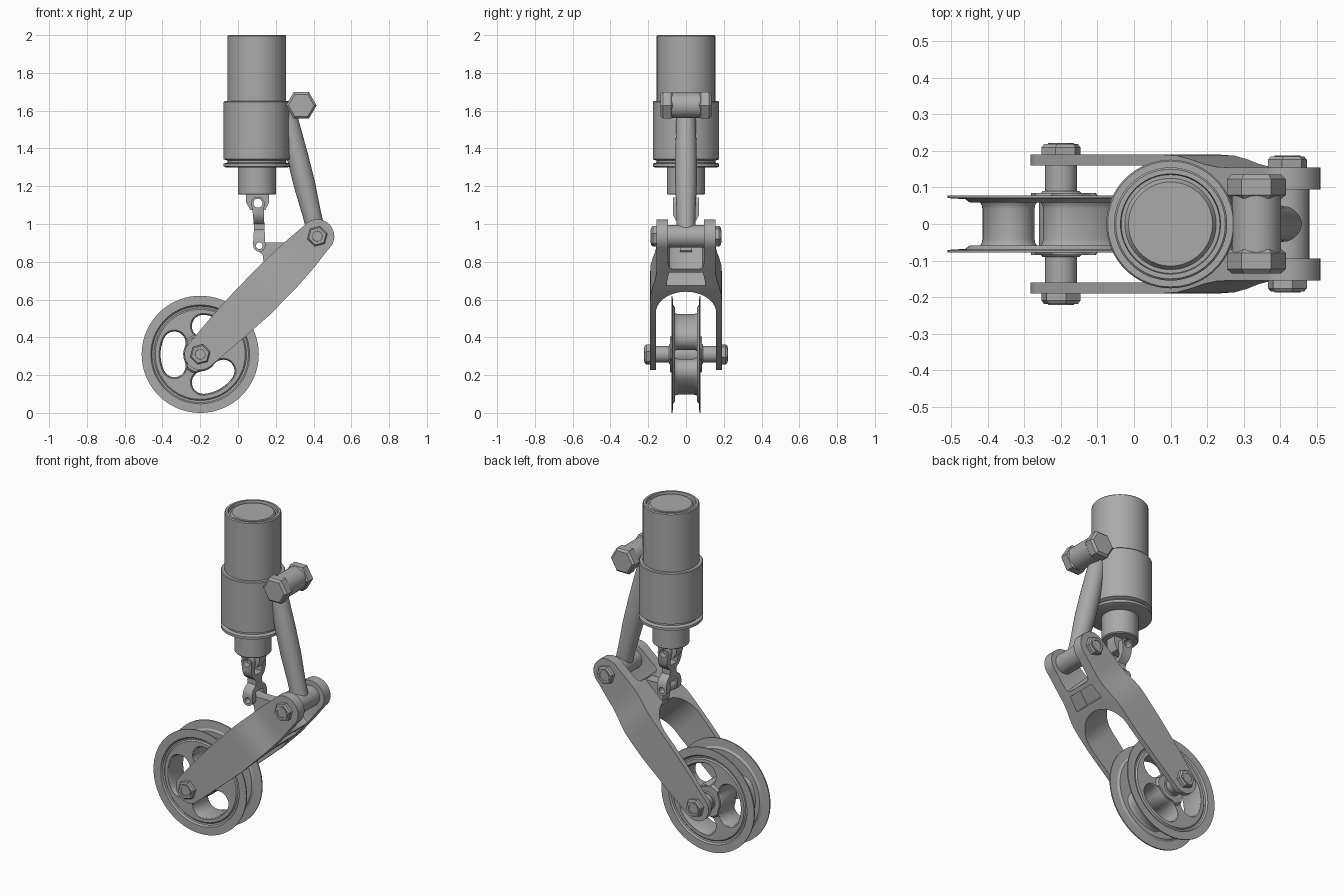
import bpy, bmesh, math
from mathutils import Vector

cube = bpy.data.objects.get("Cube")
if cube:
    bpy.data.objects.remove(cube, do_unlink=True)

grey = bpy.data.materials.new("plain grey metal")
grey.use_nodes = True
grey.diffuse_color = (0.4, 0.4, 0.4, 1)
grey.node_tree.nodes["Principled BSDF"].inputs["Base Color"].default_value = (0.4, 0.4, 0.4, 1)

X, Y, Z = Vector((1, 0, 0)), Vector((0, 1, 0)), Vector((0, 0, 1))


def finish(name, bm):
    bmesh.ops.remove_doubles(bm, verts=bm.verts, dist=1e-5)
    bmesh.ops.recalc_face_normals(bm, faces=bm.faces)
    me = bpy.data.meshes.new(name)
    bm.to_mesh(me)
    bm.free()
    me.materials.append(grey)
    ob = bpy.data.objects.new(name, me)
    bpy.context.collection.objects.link(ob)
    return ob


def bridge(bm, rings, closed=False):
    pairs = list(zip(rings, rings[1:]))
    if closed:
        pairs.append((rings[-1], rings[0]))
    for a, b in pairs:
        for i in range(len(a)):
            j = (i + 1) % len(a)
            bm.faces.new((a[i], a[j], b[j], b[i]))


def lathe(name, profile, origin, axis=Z, n=48, phase=0, closed=False):
    """Spin (radius, height) points around an axis; open profiles get caps."""
    q = axis.to_track_quat('Z', 'Y')
    bm = bmesh.new()
    rings = []
    for r, h in profile:
        angles = [phase + math.tau * k / n for k in range(n)]
        rings.append([bm.verts.new(Vector(origin) + q @ Vector((r * math.cos(a), r * math.sin(a), h)))
                      for a in angles])
    bridge(bm, rings, closed)
    if not closed:
        bm.faces.new(rings[0])
        bm.faces.new(rings[-1])
    return finish(name, bm)


def prism(name, pts, origin, u, v, w, lo, hi):
    """Extrude a flat outline given in axes u, v along w."""
    bm = bmesh.new()
    rings = [[bm.verts.new(Vector(origin) + u * a + v * b + w * d) for a, b in pts] for d in (lo, hi)]
    bridge(bm, rings)
    bm.faces.new(rings[0])
    bm.faces.new(rings[1])
    return finish(name, bm)


def boolean(ob, cutter, op='DIFFERENCE'):
    cutter.hide_render = True
    mod = ob.modifiers.new("cut", 'BOOLEAN')
    mod.operation, mod.solver, mod.object = op, 'EXACT', cutter
    bpy.context.view_layer.update()
    me = bpy.data.meshes.new_from_object(ob.evaluated_get(bpy.context.evaluated_depsgraph_get()))
    ob.modifiers.clear()
    ob.data = me
    bpy.data.objects.remove(cutter, do_unlink=True)


def arc(cx, cy, r, a0, a1, n=16):
    return [(cx + r * math.cos(math.radians(a0 + (a1 - a0) * k / n)),
             cy + r * math.sin(math.radians(a0 + (a1 - a0) * k / n))) for k in range(n + 1)]


wheel_c = Vector((-0.2, 0, 0.31))
pivot = Vector((0.42, 0, 0.935))
bolt_c = Vector((0.335, 0, 1.628))

# Main cylinder, sleeve with grooved collar, and piston
lathe("upper_cylinder", [(0.155, 1.6), (0.155, 1.995), (0.15, 2.0), (0.137, 2.0), (0.135, 1.98),
                         (0.125, 1.98), (0.115, 1.995)], (0.1, 0, 0), n=64)
lathe("lower_sleeve", [(0.165, 1.3), (0.176, 1.305), (0.176, 1.32), (0.155, 1.325), (0.155, 1.335),
                       (0.176, 1.343), (0.176, 1.645), (0.172, 1.65)], (0.1, 0, 0), n=64)
lathe("piston", [(0.096, 1.155), (0.101, 1.16), (0.101, 1.31)], (0.1, 0, 0))

# Piston tongue and the double-ended link below it
tongue = prism("piston_tongue", [(0.042, 1.16), (0.042, 1.115), (0.065, 1.075), (0.145, 1.075),
                                 (0.165, 1.115), (0.165, 1.16)], (0, 0, 0), X, Z, Y, -0.032, 0.032)
half = [(0.034, 1.03), (0.034, 1.14), (0.07, 1.14), (0.07, 1.05), (0.055, 1.02), (0.03, 1.0),
        (0.03, 0.97), (0.06, 0.945), (0.07, 0.92), (0.07, 0.853), (0.034, 0.853), (0.034, 0.93)]
link = prism("link", half + [(-y, z) for y, z in reversed(half)], (0, 0, 0), Y, Z, X, 0.06, 0.15)
link_side = arc(0.105, 1.11, 0.035, 0, 180) + [(0.078, 1.06), (0.085, 0.98), (0.08, 0.9)] \
    + arc(0.113, 0.885, 0.032, 180, 360) + [(0.137, 1.05)]
boolean(link, prism("link_side", link_side, (0, 0, 0), X, Z, Y, -0.2, 0.2), 'INTERSECT')
tab = prism("fork_tab", arc(0.113, 0.885, 0.028, 120, 240, 8)
            + [(0.13, 0.84), (0.14, 0.77), (0.2, 0.74), (0.31, 0.86), (0.26, 0.902), (0.15, 0.902)],
            (0, 0, 0), X, Z, Y, -0.033, 0.033)
for part, cx, cz in ((tongue, 0.105, 1.11), (link, 0.105, 1.11), (link, 0.113, 0.885), (tab, 0.113, 0.885)):
    r = 0.024 if cz > 1 else 0.018
    boolean(part, lathe("pin_hole", [(r, -0.2), (r, 0.2)], (cx, 0, cz), Y, 24))

# Slanted strut with cross tube at its foot
top = Vector((0.245, 0, 1.64))
length = (pivot - top).length
lathe("strut", [(0.045, 0), (0.052, 0.1), (0.057, 0.3), (0.057, 0.45), (0.05, 0.6), (0.048, length)],
      top, pivot - top, 32)
lathe("pivot_tube", [(0.06, -0.098), (0.06, 0.098)], pivot, Y, 32)

# Upper cross bolt with hexagonal ends
lathe("cross_bolt", [(0.068, -0.1), (0.068, 0.1)], bolt_c, Y, 32)
for side in (-1, 1):
    lathe("cross_bolt_head", [(0.07, 0.07), (0.081, 0.08), (0.081, 0.123), (0.068, 0.135)],
          bolt_c, Y * side, 6)

# Wishbone fork: plan outline intersected with the side outline
along = (pivot - wheel_c).normalized()
up = Vector((-along.z, 0, along.x))
span = (pivot - wheel_c).length
outer = [(-0.1, 0.19), (0.5, 0.19), (0.56, 0.187), (0.61, 0.177), (0.66, 0.164), (0.71, 0.156),
         (0.75, 0.155), (1.0, 0.155), (1.0, 0.094), (0.77, 0.094), (0.75, 0.088), (0.74, 0.07)]
arch = [(0.42 + 0.16 * math.cos(a), 0.16 * math.sin(a))
        for a in (math.pi * (k / 20 - 0.5) for k in range(21))]
plan = outer + [(s, -y) for s, y in reversed(outer)] + [(-0.1, -0.16)] + arch + [(-0.1, 0.16)]
fork = prism("fork", plan, wheel_c, along, Y, up, -0.2, 0.2)
side_outline = arc(0, 0, 0.083, 100, 260) + [(0.2, -0.1), (0.4, -0.114), (0.6, -0.114), (0.75, -0.105)] \
    + arc(span, 0, 0.09, -95, 95) + [(0.75, 0.1), (0.55, 0.108), (0.35, 0.106), (0.18, 0.098)]
boolean(fork, prism("fork_side", side_outline, wheel_c, along, up, Y, -0.3, 0.3), 'INTERSECT')
pocket = [(0.625, -0.105), (0.715, -0.09), (0.715, 0.09), (0.625, 0.105)]
boolean(fork, prism("pocket", pocket, wheel_c, along, Y, up, -0.25, -0.01))


# Hexagonal nuts and bolt ends for both axles
def nut(name, centre, start, side):
    r = 0.055
    base = centre + Y * side * start
    lathe(name, [(r, -0.005), (r, 0.022), (r * 0.86, 0.031)], base, Y * side, 6, math.radians(15))
    lathe(name + "_stud", [(0.036, 0.02), (0.036, 0.034), (0.027, 0.034), (0.025, 0.026)],
          base, Y * side, 24)


for side, word in ((1, "back"), (-1, "front")):
    nut("wheel_nut_" + word, wheel_c, 0.188, side)
    nut("pivot_nut_" + word, pivot, 0.154, side)
lathe("axle", [(0.044, -0.165), (0.044, 0.165)], wheel_c, Y, 32)
lathe("wheel_hub", [(0.05, -0.09), (0.06, -0.08), (0.06, 0.08), (0.05, 0.09)], wheel_c, Y, 32)


# Wheel: two pressed discs joined by kidney-shaped tubes
def kidney(w, turn):
    R, a = 0.15, 24
    pts = arc(0, 0, R + w, -a, a, 12)
    for centre, s in ((a, 1), (-a, -1)):
        c = math.radians(centre)
        start = centre if s > 0 else centre + 180
        pts += arc(R * math.cos(c), R * math.sin(c), w, start, start + 180, 12)[1:-1]
        if s > 0:
            pts += arc(0, 0, R - w, a, -a, 12)
    t = math.radians(turn)
    return [(x * math.cos(t) - z * math.sin(t), x * math.sin(t) + z * math.cos(t)) for x, z in pts]


turns = (180, 60, -60)
for side, word in ((1, "back"), (-1, "front")):
    disc = lathe("wheel_disc_" + word,
                 [(0.31, 0.078), (0.262, 0.078), (0.255, 0.068), (0.245, 0.066), (0.238, 0.073),
                  (0.105, 0.073), (0.095, 0.085), (0.04, 0.085), (0.04, 0.062), (0.25, 0.059),
                  (0.262, 0.068), (0.31, 0.071)], wheel_c, Y * side, 72, closed=True)
    for turn in turns:
        boolean(disc, prism("kidney_cut", kidney(0.068, turn), wheel_c, X, Z, Y, -0.2, 0.2))
sections = [(0.07, 0.073), (0.064, 0.068), (0.06, 0.055)]
inner = [(w, -y) for w, y in sections] + [(w, y) for w, y in reversed(sections)]
shell = [(0.074, 0.062), (0.067, 0.052), (0.065, 0.042)]
outside = shell + [(w, -y) for w, y in reversed(shell)]
for turn in turns:
    bm = bmesh.new()
    bridge(bm, [[bm.verts.new(wheel_c + X * a + Z * b + Y * y) for a, b in kidney(w, turn)]
                for w, y in inner + outside], closed=True)
    finish("wheel_kidney_tube", bm)

# Smooth shading with sharp edges kept
bpy.ops.object.select_all(action='DESELECT')
for ob in bpy.context.collection.objects:
    if ob.type == 'MESH' and ob.data.materials and ob.data.materials[0] == grey:
        ob.select_set(True)
        bpy.context.view_layer.objects.active = ob
bpy.ops.object.shade_smooth_by_angle(angle=math.radians(32))
